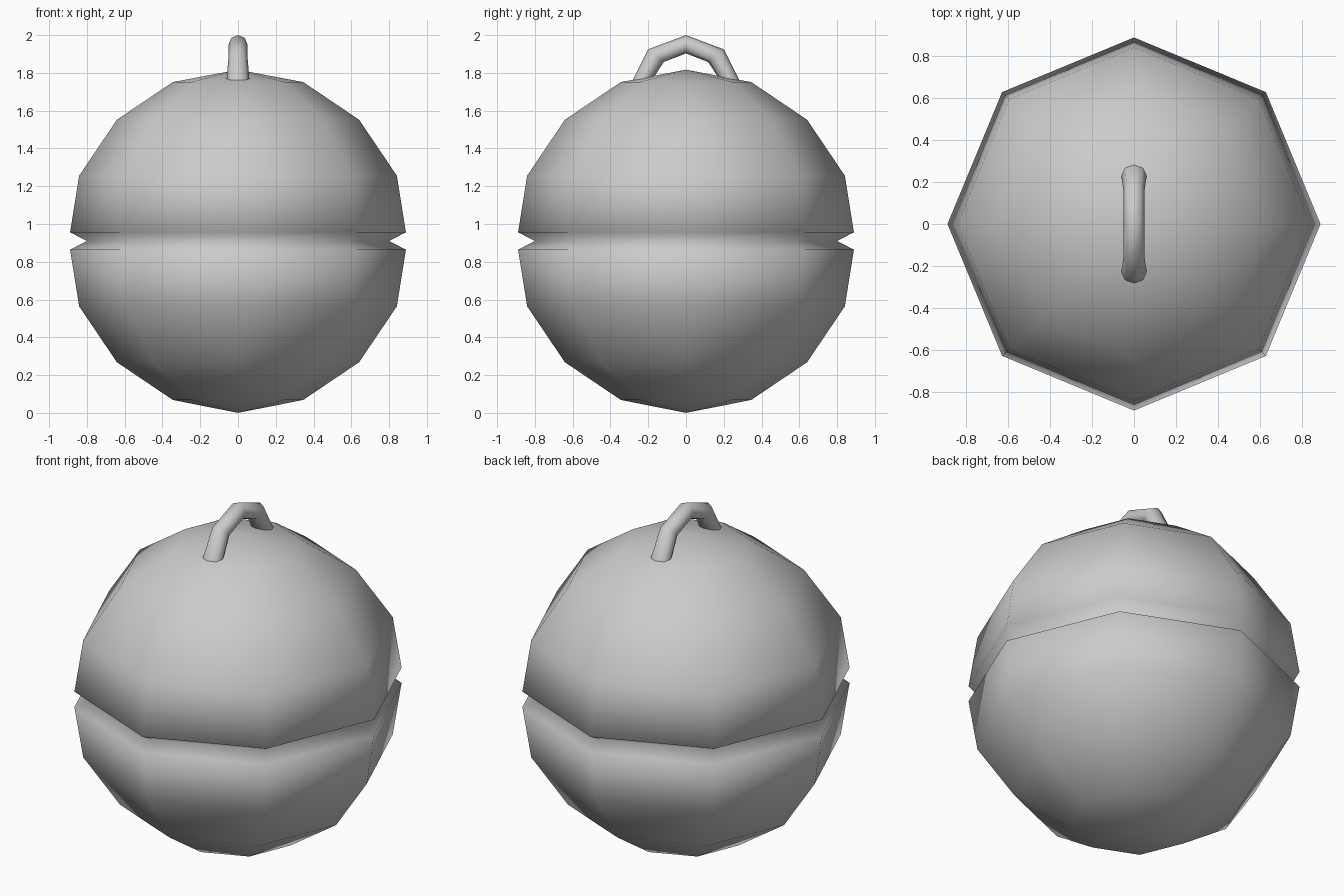
import bpy, bmesh, math

if "Cube" in bpy.data.objects:
    bpy.data.objects.remove(bpy.data.objects["Cube"])

MID = 0.91  # height of the groove


def make_object(name, bm):
    bmesh.ops.recalc_face_normals(bm, faces=bm.faces)
    for f in bm.faces:
        f.smooth = True
    mesh = bpy.data.meshes.new(name)
    bm.to_mesh(mesh)
    bm.free()
    ob = bpy.data.objects.new(name, mesh)
    bpy.context.collection.objects.link(ob)
    return ob


def bridge(bm, a, b):
    n = len(a)
    for i in range(n):
        bm.faces.new((a[i], a[(i + 1) % n], b[(i + 1) % n], b[i]))


def fan(bm, ring, tip):
    n = len(ring)
    for i in range(n):
        bm.faces.new((ring[i], ring[(i + 1) % n], tip))


# Ball body: eight-sided lathe, profile mirrored about the groove
half = [(0.889, 0.046), (0.841, 0.346), (0.641, 0.642), (0.346, 0.841)]
profile = [(r, -h) for r, h in reversed(half)] + [(0.80, 0)] + half
bm = bmesh.new()
rings = [[bm.verts.new((r * math.cos(k * math.pi / 4), r * math.sin(k * math.pi / 4), MID + h))
          for k in range(8)] for r, h in profile]
for a, b in zip(rings, rings[1:]):
    bridge(bm, a, b)
fan(bm, rings[0], bm.verts.new((0, 0, MID - 0.91)))
fan(bm, rings[-1], bm.verts.new((0, 0, MID + 0.907)))
make_object("ball_body", bm)

# Handle: mitred tube; each station is inner (y, z), outer (y, z), half width in x
side = [((0.195, 1.735), (0.295, 1.735), 0.062),
        ((0.175, 1.77), (0.28, 1.767), 0.06),
        ((0.117, 1.858), (0.20, 1.925), 0.05)]
stations = [((-i[0], i[1]), (-o[0], o[1]), w) for i, o, w in side]
stations += [((0, 1.903), (0, 2.0), 0.05)] + side[::-1]
bm = bmesh.new()
rings = []
for (iy, iz), (oy, oz), w in stations:
    ring = []
    for k in range(8):
        c, s = math.cos(k * math.pi / 4), math.sin(k * math.pi / 4)
        t = (1 + c) / 2
        ring.append(bm.verts.new((w * s, iy + t * (oy - iy), iz + t * (oz - iz))))
    rings.append(ring)
for a, b in zip(rings, rings[1:]):
    bridge(bm, a, b)
bm.faces.new(rings[0])
bm.faces.new(rings[-1])
make_object("top_handle", bm)
